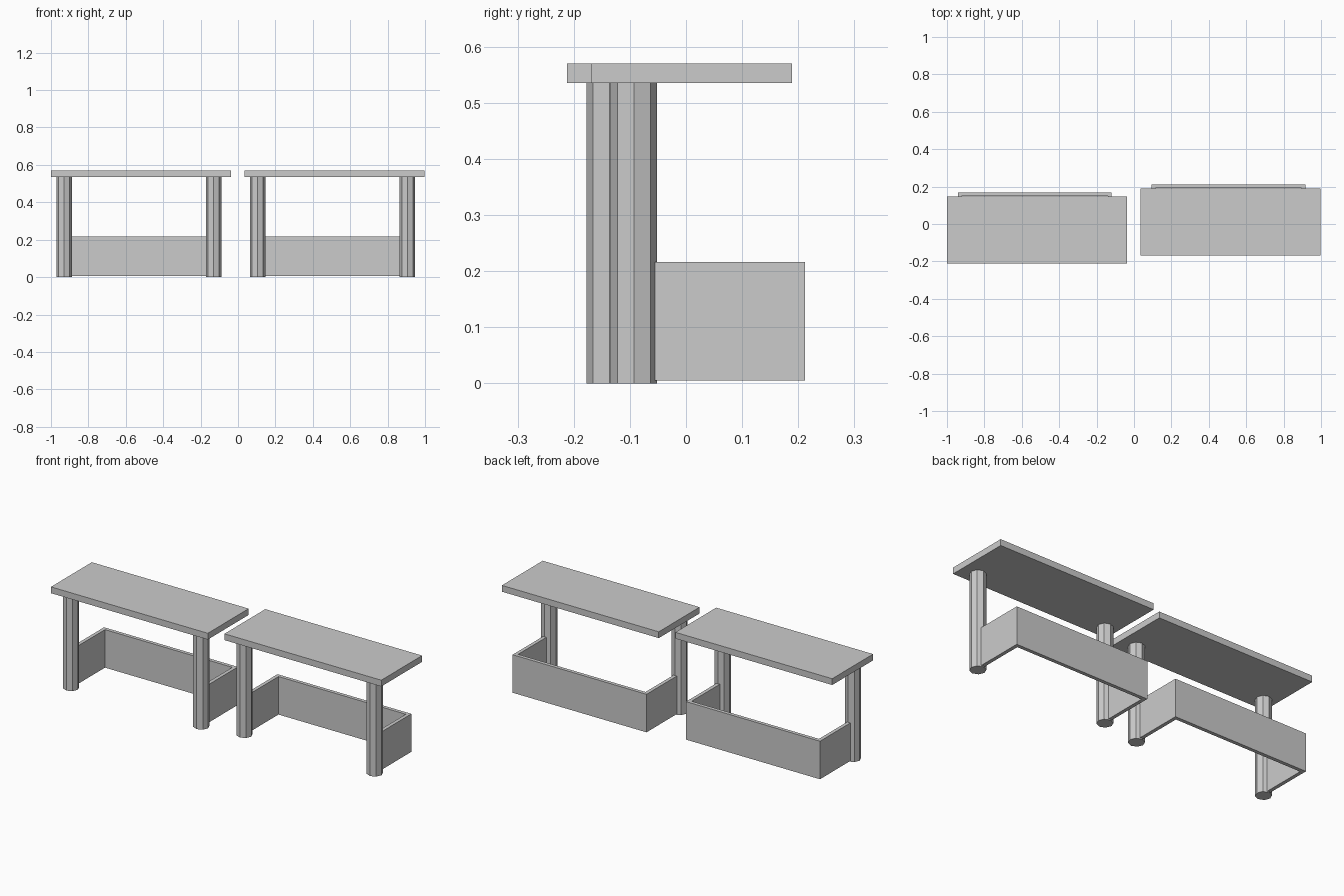
import bpy, bmesh, math
from mathutils import Matrix

if "Cube" in bpy.data.objects:
    bpy.data.objects.remove(bpy.data.objects["Cube"])


def finish(name, bm):
    bmesh.ops.recalc_face_normals(bm, faces=bm.faces)
    mesh = bpy.data.meshes.new(name)
    bm.to_mesh(mesh)
    bm.free()
    obj = bpy.data.objects.new(name, mesh)
    bpy.context.collection.objects.link(obj)


def prism(name, outline, z0, z1):
    """Extrude a flat outline from z0 up to z1."""
    bm = bmesh.new()
    face = bm.faces.new([bm.verts.new((x, y, z0)) for x, y in outline])
    top = bmesh.ops.extrude_face_region(bm, geom=[face])["geom"]
    bmesh.ops.translate(bm, vec=(0, 0, z1 - z0),
                        verts=[v for v in top if isinstance(v, bmesh.types.BMVert)])
    finish(name, bm)


def leg(name, x, y, radius=0.0415, height=0.536):
    bm = bmesh.new()
    bmesh.ops.create_cone(bm, cap_ends=True, segments=8, radius1=radius,
                          radius2=radius, depth=height,
                          matrix=Matrix.Translation((x, y, height / 2)))
    finish(name, bm)


def desk(side, x, y):
    """One desk; x, y is the midpoint between its two legs."""
    # table top
    x0, x1, y0, y1 = x - 0.47, x + 0.493, y - 0.076, y + 0.282
    prism(side + "_table_top", [(x0, y0), (x1, y0), (x1, y1), (x0, y1)], 0.535, 0.57)

    # octagonal legs
    leg(side + "_desk_leg_left", x - 0.4, y)
    leg(side + "_desk_leg_right", x + 0.4, y)

    # U-shaped panel behind the legs, open at front, top and bottom
    w, t, f, b = 0.411, 0.02, y + 0.038, y + 0.305
    prism(side + "_modesty_panel",
          [(x - w, f), (x - w, b), (x + w, b), (x + w, f),
           (x + w - t, f), (x + w - t, b - t), (x - w + t, b - t), (x - w + t, f)],
          0.005, 0.216)


desk("left", -0.53, -0.136)
desk("right", 0.505, -0.093)
